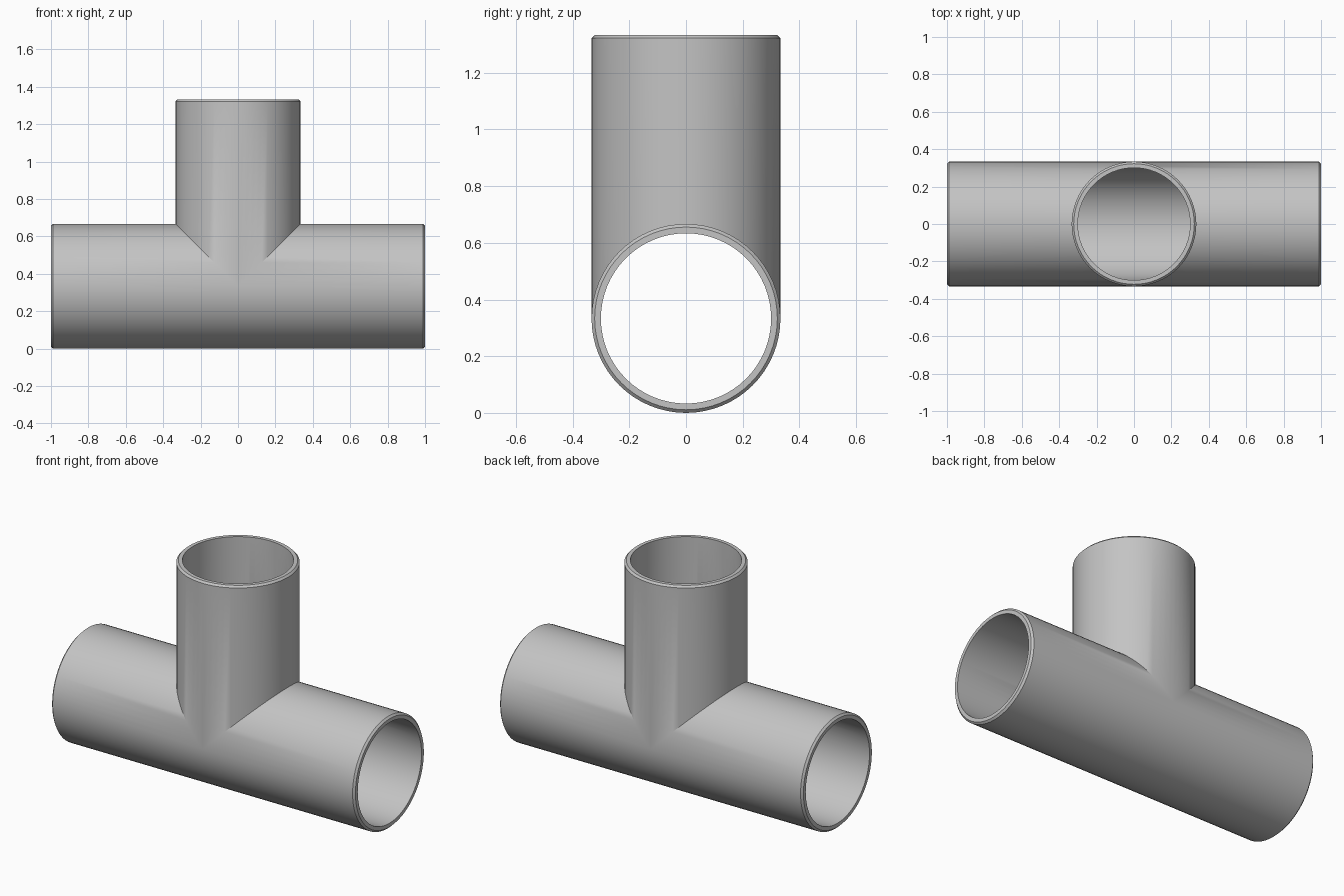
import bpy, bmesh, math
from mathutils import Vector

cube = bpy.data.objects.get("Cube")
if cube:
    bpy.data.objects.remove(cube, do_unlink=True)

R, WALL, BEVEL = 1 / 3, 0.033, 0.011   # outer radius, wall thickness, end chamfer
SEGMENTS = 64

# Plain grey pipe material
GREY = (0.55, 0.55, 0.55, 1)
mat = bpy.data.materials.new("pipe grey")
mat.use_nodes = True
mat.diffuse_color = GREY
mat.node_tree.nodes["Principled BSDF"].inputs["Base Color"].default_value = GREY

bm = bmesh.new()


def add_arm(axis, side, up, length, mitre):
    """Hollow arm along axis; mitre(c, s) gives the joint offset per unit radius."""
    axis, side, up = Vector(axis), Vector(side), Vector(up)
    r = R - WALL
    strips = []
    for i in range(SEGMENTS):
        a = math.tau * i / SEGMENTS
        c, s = math.cos(a), math.sin(a)
        m = mitre(c, s)
        # Outer wall, chamfer, rim, then back down the bore
        section = [(R, R * m), (R, length - BEVEL), (R - BEVEL, length),
                   (r, length), (r, r * m)]
        strips.append([bm.verts.new(axis * d + (side * c + up * s) * rad + Vector((0, 0, R)))
                       for rad, d in section])
    for i, strip in enumerate(strips):
        after = strips[(i + 1) % SEGMENTS]
        for j in range(len(strip) - 1):
            bm.faces.new((strip[j], after[j], after[j + 1], strip[j + 1]))


# Two halves of the straight run, opened at the top where the branch enters
for sign in (1, -1):
    add_arm((sign, 0, 0), (0, sign, 0), (0, 0, 1), 1, lambda c, s: max(0, s))

# Upright branch, mitred on both sides to meet the run
add_arm((0, 0, 1), (1, 0, 0), (0, 1, 0), 1, lambda c, s: abs(c))

# Weld the three arms along the joint
bmesh.ops.remove_doubles(bm, verts=bm.verts, dist=0.0005)
bmesh.ops.recalc_face_normals(bm, faces=bm.faces)

mesh = bpy.data.meshes.new("pipe_tee")
bm.to_mesh(mesh)
bm.free()
mesh.materials.append(mat)
tee = bpy.data.objects.new("pipe_tee", mesh)
bpy.context.collection.objects.link(tee)

bpy.ops.object.select_all(action='DESELECT')
tee.select_set(True)
bpy.context.view_layer.objects.active = tee
bpy.ops.object.shade_smooth_by_angle(angle=math.radians(30))
